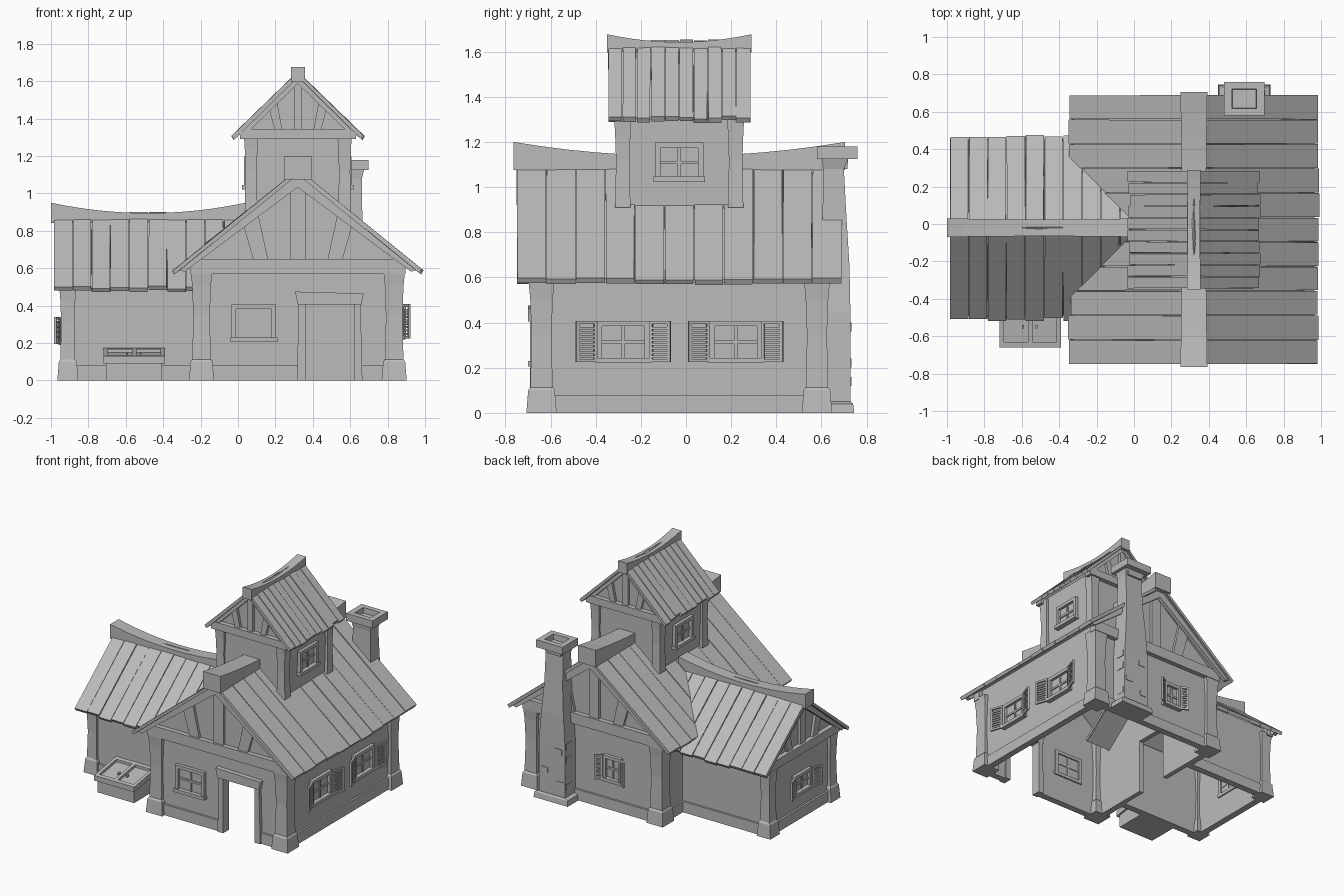
import bpy, bmesh, math, random
from mathutils import Matrix, Vector

random.seed(4)
if "Cube" in bpy.data.objects:
    bpy.data.objects.remove(bpy.data.objects["Cube"], do_unlink=True)

GREY = (0.5, 0.5, 0.5, 1)
mat = bpy.data.materials.new("plain_grey")
mat.use_nodes = True
mat.diffuse_color = GREY
mat.node_tree.nodes["Principled BSDF"].inputs["Base Color"].default_value = GREY
mat.node_tree.nodes["Principled BSDF"].inputs["Roughness"].default_value = 0.9


def place(x, y, z=0, turn=0):
    return Matrix.Translation((x, y, z)) @ Matrix.Rotation(math.radians(turn), 4, 'Z')


WORLD = Matrix()


def finish(name, bm):
    bmesh.ops.recalc_face_normals(bm, faces=bm.faces)
    mesh = bpy.data.meshes.new(name)
    bm.to_mesh(mesh)
    bm.free()
    mesh.materials.append(mat)
    bpy.context.collection.objects.link(bpy.data.objects.new(name, mesh))


def skin(bm, rings):
    """Join rings of equal length with quads and cap both ends."""
    n = len(rings[0])
    for a, b in zip(rings, rings[1:]):
        for i in range(n):
            j = (i + 1) % n
            bm.faces.new((a[i], a[j], b[j], b[i]))
    bm.faces.new(rings[0])
    bm.faces.new(rings[-1])


def prism(bm, pts, y0, y1, M=WORLD, jitter=0):
    """Extrude an (x, z) outline from y0 to y1."""
    def ring(y):
        return [bm.verts.new(M @ Vector((x, y + random.uniform(-jitter, jitter), z))) for x, z in pts]
    skin(bm, [ring(y0), ring(y1)])


def box(bm, x0, x1, y0, y1, z0, z1, M=WORLD):
    prism(bm, [(x0, z0), (x1, z0), (x1, z1), (x0, z1)], y0, y1, M)


def loft(bm, sections, M=WORLD):
    """Stack rectangles given as (x, y, z, half_x, half_y)."""
    skin(bm, [[bm.verts.new(M @ Vector((x + sx * hx, y + sy * hy, z)))
               for sx, sy in ((-1, -1), (1, -1), (1, 1), (-1, 1))] for x, y, z, hx, hy in sections])


def roof(name, M, W, L, ridge, eave, count, beam_w, beam_l, top, sag, ends, wall_y, beam_half, beam_z):
    """Plank roof with a sagging ridge beam and timbered gables; ridge runs along local y."""
    k = (ridge - eave) / W
    step = 2 * L / count
    bm = bmesh.new()
    for s in (-1, 1):
        # thin boarding below the planks
        prism(bm, [(0, ridge - .015), (s * (W - .02), eave), (s * (W - .02), eave - .015),
                   (0, ridge - .03)], .01 - L, L - .01, M)
        for i in range(count):
            y = -L + i * step
            w = W + random.uniform(-.008, .008)
            e = ridge - k * w
            lift = random.uniform(-.003, .003)
            prism(bm, [(0, ridge + lift), (s * w, e + lift), (s * (w - .012), e - .02),
                       (0, ridge - .024)], y + .002, y + step - .002, M, .002)
    finish(name + "_roof_planks", bm)

    bm = bmesh.new()
    rings = []
    for i in range(13):
        t = i / 6 - 1
        z = top - sag * (1 - t * t)
        w = beam_w * (.9 + .1 * t * t)
        rings.append([bm.verts.new(M @ Vector(p)) for p in (
            (-w, t * beam_l, ridge - .055), (w, t * beam_l, ridge - .055),
            (w, t * beam_l, z), (-w, t * beam_l, z))])
    skin(bm, rings)
    finish(name + "_ridge_beam", bm)

    bm = bmesh.new()
    for end in ends:
        E = M if end < 0 else M @ Matrix.Rotation(math.pi, 4, 'Z')
        # cross beam, its top corners cut to the roof slope
        b0, b1 = beam_z
        cut = min(beam_half - .01, (ridge - .035 - b1) / k)
        side = min(b1 - .005, ridge - .035 - k * beam_half)
        prism(bm, [(-beam_half, b0), (beam_half, b0), (beam_half, side), (cut, b1),
                   (-cut, b1), (-beam_half, side)], -wall_y - .035, -wall_y + .02, E)
        # king post and leaning struts
        for low, high, hw in ((0, 0, .06), (-.3, -.39, .06), (.3, .39, .06)):
            pts = [((low - hw) * W, b1), ((low + hw) * W, b1)]
            pts += [(x * W, ridge - .03 - k * abs(x) * W) for x in (high + hw, high - hw)]
            prism(bm, pts, -wall_y - .02, -wall_y + .01, E)
        # sloping barge boards
        for s in (-1, 1):
            w = W - .03
            e = ridge - k * w
            prism(bm, [(0, ridge - .025), (s * w, e - .025), (s * (w - .03), e - .035),
                       (0, ridge - .025 - .065 * W / .6)], -L + .02, -L + .05, E)
    finish(name + "_gable_timbers", bm)


def posts(name, M, spots, base, top, half):
    """Flared corner posts, with a footing of half-width base if that is not zero."""
    bm = bmesh.new()
    for x, y in spots:
        if base:
            loft(bm, [(x, y, 0, base, base), (x, y, .1, base - .008, base - .008), (x, y, .112, half, half)], M)
        z0 = .1 if base else .91
        loft(bm, [(x, y, z0, half, half), (x, y, (z0 + top) / 2, half * .88, half * .88),
                  (x, y, top - .08, half, half), (x, y, top, half * 1.15, half * 1.15)], M)
    finish(name, bm)


def window(name, M, w, h, shutter=0.0, tilt=18):
    """Framed window facing local -y, centred on its sill."""
    bm = bmesh.new()
    f, a = .024, w / 2
    for s in (-1, 1):
        x = sorted((s * a, s * (a - f)))
        box(bm, *x, -.025, .045, 0, h, M)
    box(bm, -a, a, -.025, .045, h - f, h, M)
    box(bm, -a - .006, a + .006, -.035, .045, 0, f, M)
    box(bm, -.007, .007, -.012, .04, f, h - f, M)
    box(bm, -a + f, a - f, -.012, .04, h / 2 - .007, h / 2 + .007, M)
    box(bm, -a + f, a - f, -.004, .034, f, h - f, M)
    finish(name, bm)
    if not shutter:
        return
    bm = bmesh.new()
    for s in (-1, 1):
        H = M @ place(s * a, -.02, 0, -s * tilt)
        for x0, x1 in ((0, .014), (shutter - .014, shutter)):
            box(bm, *sorted((s * x0, s * x1)), -.014, 0, .005, h, H)
        across = sorted((s * .01, s * (shutter - .01)))
        for z in (.005, h - .014):
            box(bm, *across, -.014, 0, z, z + .014, H)
        for i in range(8):
            z = .024 + i * (h - .045) / 8
            box(bm, *across, -.011, -.003, z, z + .011, H)
    finish(name + "_shutters", bm)


def gable_wall(bm, w, eave, apex, y0, y1, M, door=()):
    prism(bm, [(-w, 0), *door, (w, 0), (w, eave), (0, apex), (-w, eave)], y0, y1, M)


# main house walls, with a front doorway and an inner doorway to the wing
MAIN = place(.32, -.03)
bm = bmesh.new()
gable_wall(bm, .54, .65, 1.085, -.635, -.6, MAIN, [(.04, 0), (.04, .41), (.3, .41), (.3, 0)])
gable_wall(bm, .54, .65, 1.085, .6, .635, MAIN)
box(bm, .505, .54, -.6, .6, 0, .65, MAIN)
prism(bm, [(-.6, 0), (-.13, 0), (-.13, .41), (.13, .41), (.13, 0), (.6, 0), (.6, .65), (-.6, .65)],
      .505, .54, MAIN @ place(0, 0, 0, 90))
finish("main_walls", bm)

# main house plinth
bm = bmesh.new()
for x0, x1, y in ((-.5, 0, -.65), (.34, .5, -.65), (-.5, .5, .63)):
    box(bm, x0, x1, y, y + .02, 0, .08, MAIN)
box(bm, .535, .553, -.6, .6, 0, .08, MAIN)
for y0, y1 in ((-.6, -.37), (.39, .6)):
    box(bm, -.553, -.535, y0, y1, 0, .08, MAIN)
finish("main_plinth", bm)
posts("main_corner_posts", MAIN, [(sx * .515, sy * .61) for sx in (-1, 1) for sy in (-1, 1)], .067, .585, .05)
roof("main", MAIN, .665, .72, 1.13, .592, 11, .072, .735, 1.2, .062, (-1, 1), .635, .575, (.57, .65))

# side wing
WING = place(-.48, -.02, 0, -90)
bm = bmesh.new()
gable_wall(bm, .375, .55, .85, -.445, -.41, WING)
for s in (-1, 1):
    box(bm, *sorted((s * .34, s * .375)), -.41, .28, 0, .55, WING)
finish("wing_walls", bm)
bm = bmesh.new()
for s in (-1, 1):
    box(bm, *sorted((s * .37, s * .39)), -.42, .26, 0, .08, WING)
box(bm, -.36, .36, -.46, -.44, 0, .08, WING)
finish("wing_plinth", bm)
posts("wing_corner_posts", WING, [(s * .355, -.43) for s in (-1, 1)], .056, .51, .04)
roof("wing", WING, .49, .505, .898, .499, 10, .05, .52, .95, .055, (-1,), .445, .41, (.49, .555))

# tower on the main roof
TOWER = place(.32, -.03)
bm = bmesh.new()
prism(bm, [(-.258, .88), (.258, .88), (.268, 1.335), (0, 1.595), (-.268, 1.335)], -.265, .265, TOWER)
finish("tower_walls", bm)
posts("tower_corner_posts", TOWER, [(sx * .25, sy * .25) for sx in (-1, 1) for sy in (-1, 1)], 0, 1.32, .034)
roof("tower", TOWER, .35, .315, 1.65, 1.311, 10, .037, .32, 1.677, .035, (-1, 1), .265, .31, (1.29, 1.345))

# windows
window("front_window", place(.085, -.665, .205), .238, .2)
for i, y in enumerate((-.278, .22)):
    window(f"left_window_{i + 1}", place(.86, y, .22, 90), .235, .188, .098)
window("back_window", place(.17, .605, .21, 180), .15, .19, .06, 30)
window("wing_window", place(-.925, -.02, .19, -90), .2, .15, .085)
for side, turn, label in ((1, 90, "left"), (-1, -90, "right")):
    window(f"tower_window_{label}", place(.32 + side * .263, -.03, 1.022, turn), .215, .175)

# door frame
bm = bmesh.new()
for s in (-1, 1):
    prism(bm, [(.49 + s * a, z) for a, z in ((.13, 0), (.175, 0), (.165, .42), (.13, .42))], -.69, -.62)
prism(bm, [(.32, .405), (.66, .405), (.672, .465), (.305, .475)], -.7, -.62)
finish("door_frame", bm)

# chimney with hollow cap and raised stones
bm = bmesh.new()
loft(bm, [(.59, .665, 0, .14, .08), (.59, .665, .04, .135, .075), (.59, .665, .05, .11, .066)])
loft(bm, [(.59, .662, .04, .108, .066), (.59, .662, .45, .105, .066), (.59, .66, .65, .09, .064),
          (.59, .658, .86, .075, .053), (.59, .653, 1.08, .072, .046), (.59, .662, 1.14, .088, .062)])
loft(bm, [(.59, .67, 1.125, .108, .09), (.59, .67, 1.18, .108, .09),
          (.59, .67, 1.18, .066, .052), (.59, .67, 1.08, .06, .045)])
finish("chimney", bm)
bm = bmesh.new()
for x, z in ((.525, .12), (.655, .2), (.54, .36)):
    box(bm, x - .03, x + .03, .7, .732, z, z + .04)
for z in (.1, .3, .4):
    for s in (-1, 1):
        box(bm, .59 + s * .105 - .005, .59 + s * .105 + .005, .65, .715, z, z + .045)
finish("chimney_stones", bm)

# sloping cellar hatch beside the wing
bm = bmesh.new()
SIDE = place(-.555, 0, 0, 90)
prism(bm, [(-.64, 0), (-.36, 0), (-.36, .16), (-.64, .115)], -.15, .15, SIDE)


def slope_slab(y0, y1, x0, x1, lift0, lift1):
    """Slab following the hatch slope; x is depth, y runs along the width."""
    def z(d):
        return .115 + (d + .64) / 6
    prism(bm, [(x0, z(x0) + lift0), (x1, z(x1) + lift0), (x1, z(x1) + lift1), (x0, z(x0) + lift1)],
          y0, y1, SIDE)


for y in (-.165, -.012, .141):
    slope_slab(y, y + .024, -.66, -.4, -.02, .018)
for x in (-.66, -.43):
    slope_slab(-.165, .165, x, x + .028, -.02, .018)
for y in (-.04, .032):
    slope_slab(y, y + .012, -.56, -.54, 0, .014)
finish("cellar_hatch", bm)
